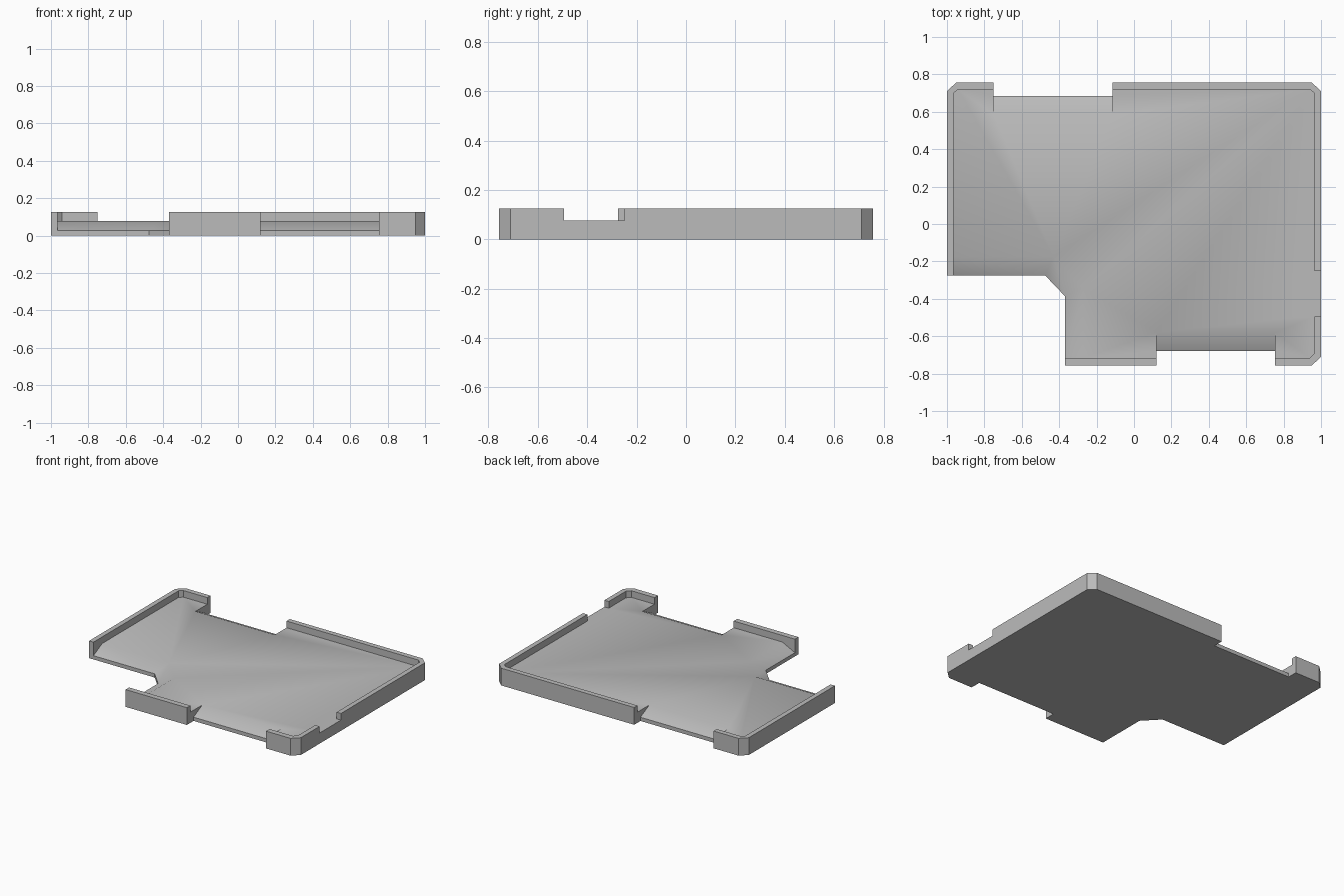
import bpy
import bmesh
from math import radians

cube = bpy.data.objects.get("Cube")
if cube:
    bpy.data.objects.remove(cube, do_unlink=True)

TOP, FLOOR, LIP = 0.125, 0.077, 0.027

grey = bpy.data.materials.new("plain grey")
grey.use_nodes = True
grey.diffuse_color = (0.5, 0.5, 0.5, 1)
grey.node_tree.nodes["Principled BSDF"].inputs["Base Color"].default_value = (0.5, 0.5, 0.5, 1)


def make_object(name, bm):
    bmesh.ops.recalc_face_normals(bm, faces=bm.faces)
    mesh = bpy.data.meshes.new(name)
    bm.to_mesh(mesh)
    bm.free()
    mesh.materials.append(grey)
    obj = bpy.data.objects.new(name, mesh)
    bpy.context.collection.objects.link(obj)
    return obj


def extrude_outline(name, points, low, high):
    bm = bmesh.new()
    face = bm.faces.new([bm.verts.new((x, y, low)) for x, y in points])
    new = bmesh.ops.extrude_face_region(bm, geom=[face])["geom"]
    verts = [v for v in new if isinstance(v, bmesh.types.BMVert)]
    bmesh.ops.translate(bm, verts=verts, vec=(0, 0, high - low))
    return make_object(name, bm)


def ramp_cutter(name, inner, outer, push):
    """Loft a sloping cut from the floor (inner path) to the lip (outer path)."""
    bm = bmesh.new()
    rings = []
    for (ix, iy), (ox, oy) in zip(inner, outer):
        px, py = ox + push[0], oy + push[1]
        section = [(ix, iy, FLOOR), (ox, oy, LIP), (px, py, LIP), (px, py, 0.2), (ix, iy, 0.2)]
        rings.append([bm.verts.new(p) for p in section])
    for a, b in zip(rings, rings[1:]):
        for i in range(5):
            j = (i + 1) % 5
            bm.faces.new((a[i], a[j], b[j], b[i]))
    bm.faces.new(rings[0])
    bm.faces.new(rings[-1])
    return make_object(name, bm)


# Outer footprint with cut corners and recessed front and back openings
tray = extrude_outline("tray", [
    (-1, 0.71), (-0.95, 0.757), (-0.75, 0.757), (-0.75, 0.685), (-0.115, 0.685), (-0.115, 0.757),
    (0.95, 0.757), (1, 0.71), (1, -0.71), (0.95, -0.757), (0.755, -0.757), (0.755, -0.68),
    (0.12, -0.68), (0.12, -0.757), (-0.37, -0.757), (-0.37, -0.385), (-0.475, -0.275), (-1, -0.275),
], 0, TOP)

# Inside of the rim, running out past the open front corner
cavity = extrude_outline("cavity_cutter", [
    (-0.965, 0.70), (-0.94, 0.72), (0.94, 0.72), (0.965, 0.70), (0.965, -0.69), (0.94, -0.717),
    (-0.5, -0.717), (-0.5, -0.4), (-0.965, -0.4),
], FLOOR, 0.2)

# Dip in the side rim
side_notch = extrude_outline("side_notch_cutter", [
    (0.9, -0.495), (1.1, -0.495), (1.1, -0.25), (0.9, -0.25)], FLOOR, 0.2)

# Ramps down to each opening
front_ramp = ramp_cutter("front_ramp_cutter", [(0.12, -0.58), (0.755, -0.58)],
                         [(0.12, -0.68), (0.755, -0.68)], (0, -0.1))
back_ramp = ramp_cutter("back_ramp_cutter", [(-0.75, 0.585), (-0.115, 0.585)],
                        [(-0.75, 0.685), (-0.115, 0.685)], (0, 0.1))
corner_ramp = ramp_cutter(
    "corner_ramp_cutter",
    [(-0.965, -0.175), (-0.43, -0.175), (-0.27, -0.345), (-0.27, -0.717)],
    [(-0.965, -0.275), (-0.475, -0.275), (-0.37, -0.385), (-0.37, -0.717)], (-0.05, -0.05))
# Keep the last section clear of the front wall
for v in corner_ramp.data.vertices:
    v.co.y = max(v.co.y, -0.717)
    v.co.x = max(v.co.x, -0.965)

for cutter in (cavity, side_notch, front_ramp, back_ramp, corner_ramp):
    mod = tray.modifiers.new(cutter.name, 'BOOLEAN')
    mod.operation = 'DIFFERENCE'
    mod.solver = 'EXACT'
    mod.object = cutter

# Bake the cuts, then drop the cutters
bpy.context.view_layer.objects.active = tray
tray.select_set(True)
for mod in list(tray.modifiers):
    bpy.ops.object.modifier_apply(modifier=mod.name)
for cutter in (cavity, side_notch, front_ramp, back_ramp, corner_ramp):
    bpy.data.objects.remove(cutter, do_unlink=True)
bpy.ops.object.select_all(action='DESELECT')
tray.select_set(True)
bpy.ops.object.shade_smooth_by_angle(angle=radians(30))
